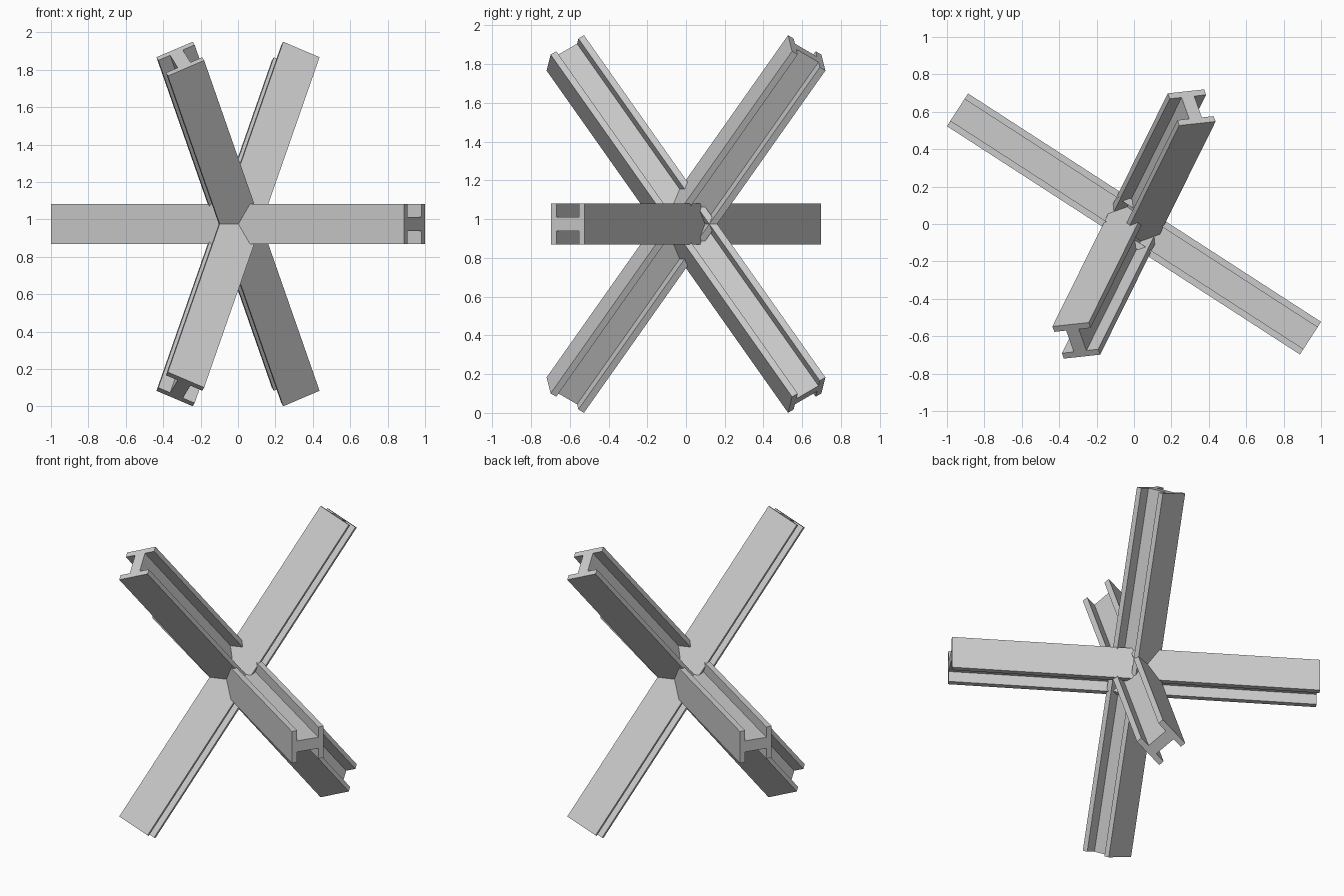
import bpy, bmesh
from mathutils import Vector, Matrix

if "Cube" in bpy.data.objects:
    bpy.data.objects.remove(bpy.data.objects["Cube"])

W, D = 0.106, 0.104        # half flange width, half section depth
WEB, FLANGE = 0.037, 0.035 # half web thickness, flange thickness
HALF = 1.124               # half beam length
CENTER = Vector((0, 0, 0.975))


def i_beam(name, axis, width_dir):
    # I-section profile, extruded along the axis through the crossing point
    k = D - FLANGE
    quarter = [(W, D), (W, k), (WEB, k)]
    profile = quarter + [(x, -y) for x, y in reversed(quarter)]
    profile += [(-x, -y) for x, y in profile]

    bm = bmesh.new()
    face = bm.faces.new([bm.verts.new((x, y, -HALF)) for x, y in profile])
    ext = bmesh.ops.extrude_face_region(bm, geom=[face], use_keep_orig=True)
    top = [g for g in ext["geom"] if isinstance(g, bmesh.types.BMVert)]
    bmesh.ops.translate(bm, verts=top, vec=(0, 0, 2 * HALF))

    # orient the beam: local x = flange width, local z = length
    u = Vector(axis).normalized()
    w = Vector(width_dir)
    w = (w - u * w.dot(u)).normalized()
    rot = Matrix((w, u.cross(w), u)).transposed().to_4x4()
    bm.transform(Matrix.Translation(CENTER) @ rot)
    bmesh.ops.recalc_face_normals(bm, faces=bm.faces)

    mesh = bpy.data.meshes.new(name)
    bm.to_mesh(mesh)
    bm.free()
    obj = bpy.data.objects.new(name, mesh)
    bpy.context.collection.objects.link(obj)
    return obj


# level beam, flanges standing upright
i_beam("level_beam", (0.8395, -0.543, 0), (0, 0, 1))

# two leaning beams, mirror images about the level plane
for name, s in (("leaning_beam_front_high", 1), ("leaning_beam_back_high", -1)):
    i_beam(name, (-0.3075, -0.621, 0.88 * s), (0.195, 0.02, 0.085 * s))
